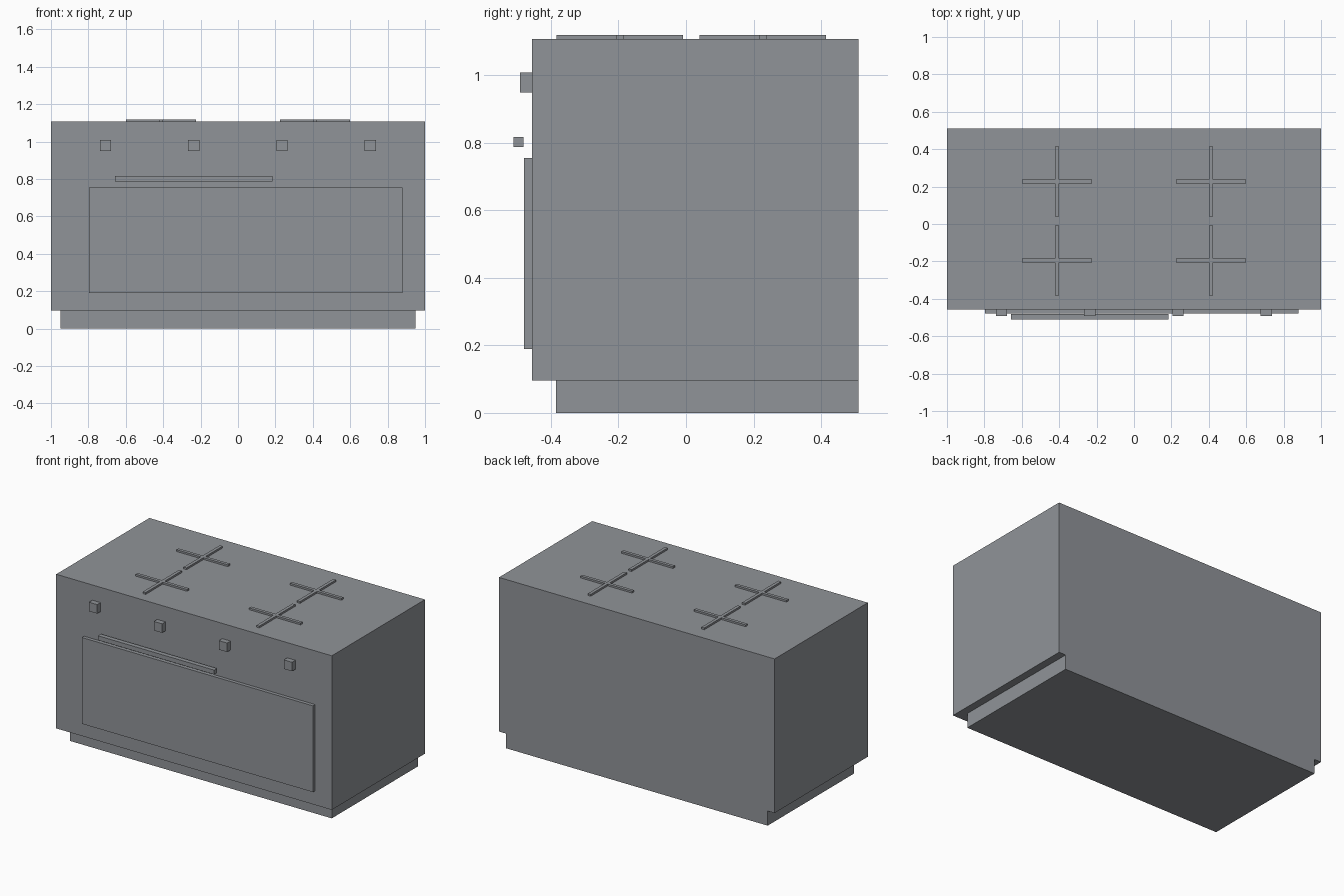
import bpy

if "Cube" in bpy.data.objects:
    bpy.data.objects.remove(bpy.data.objects["Cube"])

# Dark slate-grey enamel
enamel = bpy.data.materials.new("dark_enamel")
enamel.diffuse_color = (0.28, 0.295, 0.315, 1)
enamel.use_nodes = True
enamel.node_tree.nodes["Principled BSDF"].inputs["Base Color"].default_value = enamel.diffuse_color


def prism(name, outline, z0, z1):
    """Extrude a flat XY outline (counter-clockwise) from z0 to z1."""
    n = len(outline)
    verts = [(x, y, z) for z in (z0, z1) for x, y in outline]
    faces = [tuple(range(n))[::-1], tuple(range(n, 2 * n))]
    faces += [(i, (i + 1) % n, n + (i + 1) % n, n + i) for i in range(n)]
    mesh = bpy.data.meshes.new(name)
    mesh.from_pydata(verts, [], faces)
    mesh.materials.append(enamel)
    obj = bpy.data.objects.new(name, mesh)
    bpy.context.collection.objects.link(obj)
    return obj


def box(name, x0, x1, y0, y1, z0, z1):
    return prism(name, [(x0, y0), (x1, y0), (x1, y1), (x0, y1)], z0, z1)


TOP = 1.107      # cooktop height
FRONT = -0.456   # front face of the body
BACK = 0.51

# Recessed plinth and main body
box("plinth", -0.95, 0.95, -0.385, BACK, 0, 0.096)
box("body", -1, 1, FRONT, BACK, 0.096, TOP)

# Oven door and floating handle bar
box("oven_door", -0.797, 0.879, -0.479, FRONT, 0.189, 0.755)
box("door_handle", -0.658, 0.185, -0.511, -0.481, 0.787, 0.816)

# Row of square control knobs
for i in range(4):
    x = -0.708 + i * 0.4715
    box(f"knob_{i + 1}", x - 0.03, x + 0.03, -0.491, FRONT, 0.948, 1.007)

# Cross-shaped pan supports on the cooktop
L, W = 0.187, 0.0105
cross = [(W, -L), (W, -W), (L, -W), (L, W), (W, W), (W, L),
         (-W, L), (-W, W), (-L, W), (-L, -W), (-W, -W), (-W, -L)]
for row, cy in (("front", -0.196), ("back", 0.227)):
    for side, cx in (("left", -0.412), ("right", 0.412)):
        prism(f"{row}_{side}_pan_support",
              [(cx + x, cy + y) for x, y in cross], TOP, TOP + 0.012)
